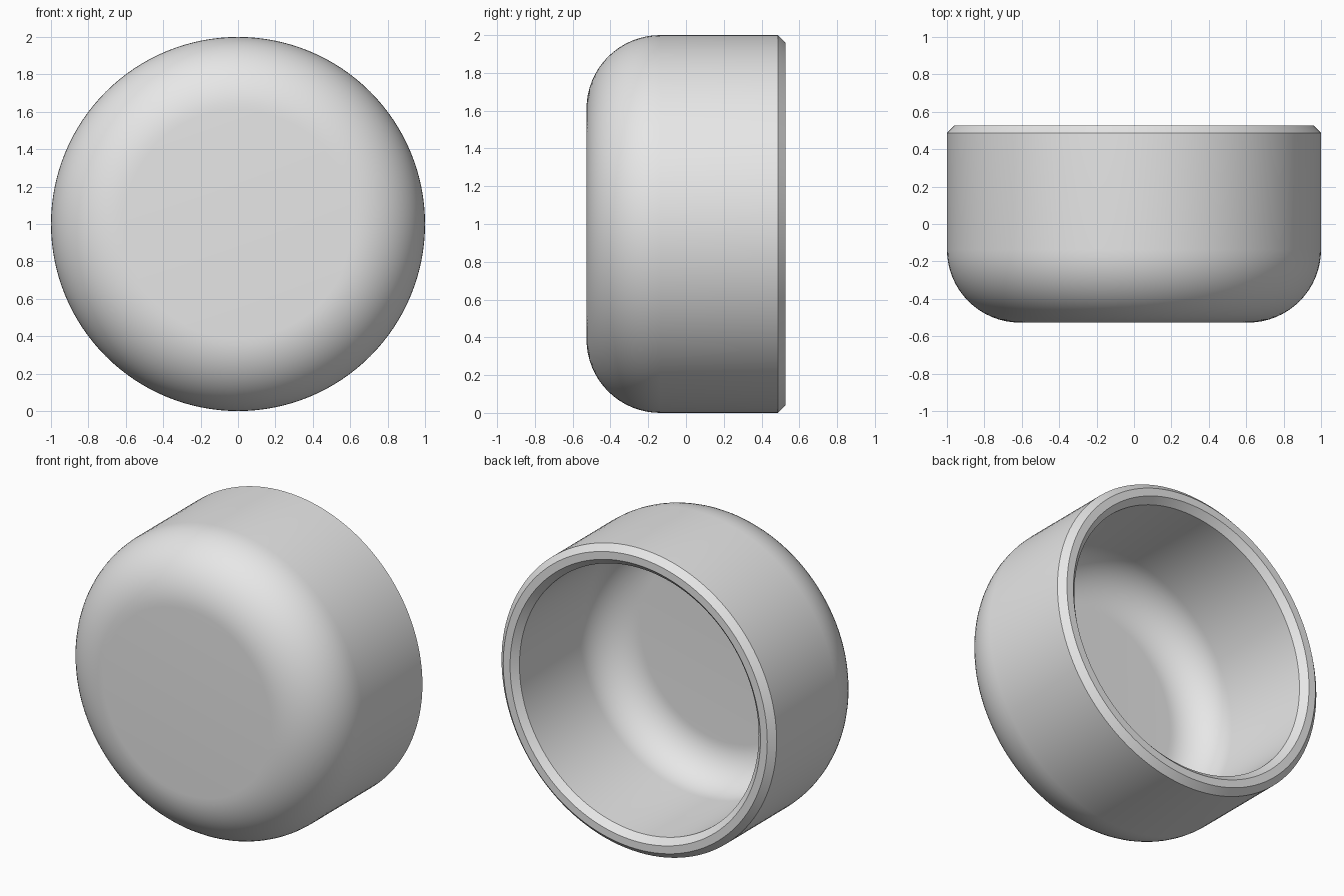
import bpy, bmesh
from math import sin, cos, radians, tau

# Remove the default cube
cube = bpy.data.objects.get("Cube")
if cube:
    bpy.data.objects.remove(cube, do_unlink=True)

SEGMENTS = 128
FRONT, BACK = -0.527, 0.527     # closed face and open rim along y
OUTER, WALL = 1.0, 0.13         # outer radius and shell thickness
FILLET, CHAMFER = 0.39, 0.04


def rounded_corner(radius, front, fillet, steps=16):
    """Points (r, y) running from the flat face round to the side wall."""
    points = []
    for i in range(steps + 1):
        a = radians(90 * i / steps)
        points.append((radius - fillet + fillet * sin(a),
                       front + fillet - fillet * cos(a)))
    return points


# Half section of the shell: outer skin, bevelled rim, inner skin
inner = OUTER - WALL
profile = [(0, FRONT)] + rounded_corner(OUTER, FRONT, FILLET)
profile += [(OUTER, BACK - CHAMFER), (OUTER - CHAMFER, BACK),
            (inner + CHAMFER, BACK), (inner, BACK - CHAMFER)]
profile += rounded_corner(inner, FRONT + WALL, FILLET - WALL)[::-1]
profile += [(0, FRONT + WALL)]

# Revolve the section about the y axis
bm = bmesh.new()
verts = [bm.verts.new((r, y, 0)) for r, y in profile]
edges = [bm.edges.new(pair) for pair in zip(verts, verts[1:])]
bmesh.ops.spin(bm, geom=verts + edges, cent=(0, 0, 0), axis=(0, 1, 0),
               angle=tau, steps=SEGMENTS, use_merge=True)
bmesh.ops.remove_doubles(bm, verts=bm.verts, dist=0.0001)
bmesh.ops.recalc_face_normals(bm, faces=bm.faces)

mesh = bpy.data.meshes.new("round_cap")
bm.to_mesh(mesh)
bm.free()
cap = bpy.data.objects.new("round_cap", mesh)
cap.location.z = OUTER
bpy.context.collection.objects.link(cap)

# Plain grey material
grey = bpy.data.materials.new("light_grey")
grey.use_nodes = True
grey.diffuse_color = (0.8, 0.8, 0.8, 1)
shader = next(n for n in grey.node_tree.nodes if n.type == "BSDF_PRINCIPLED")
shader.inputs["Base Color"].default_value = grey.diffuse_color
mesh.materials.append(grey)

# Smooth curves, crisp rim edges
bpy.ops.object.select_all(action="DESELECT")
cap.select_set(True)
bpy.context.view_layer.objects.active = cap
bpy.ops.object.shade_smooth_by_angle(angle=radians(30))
